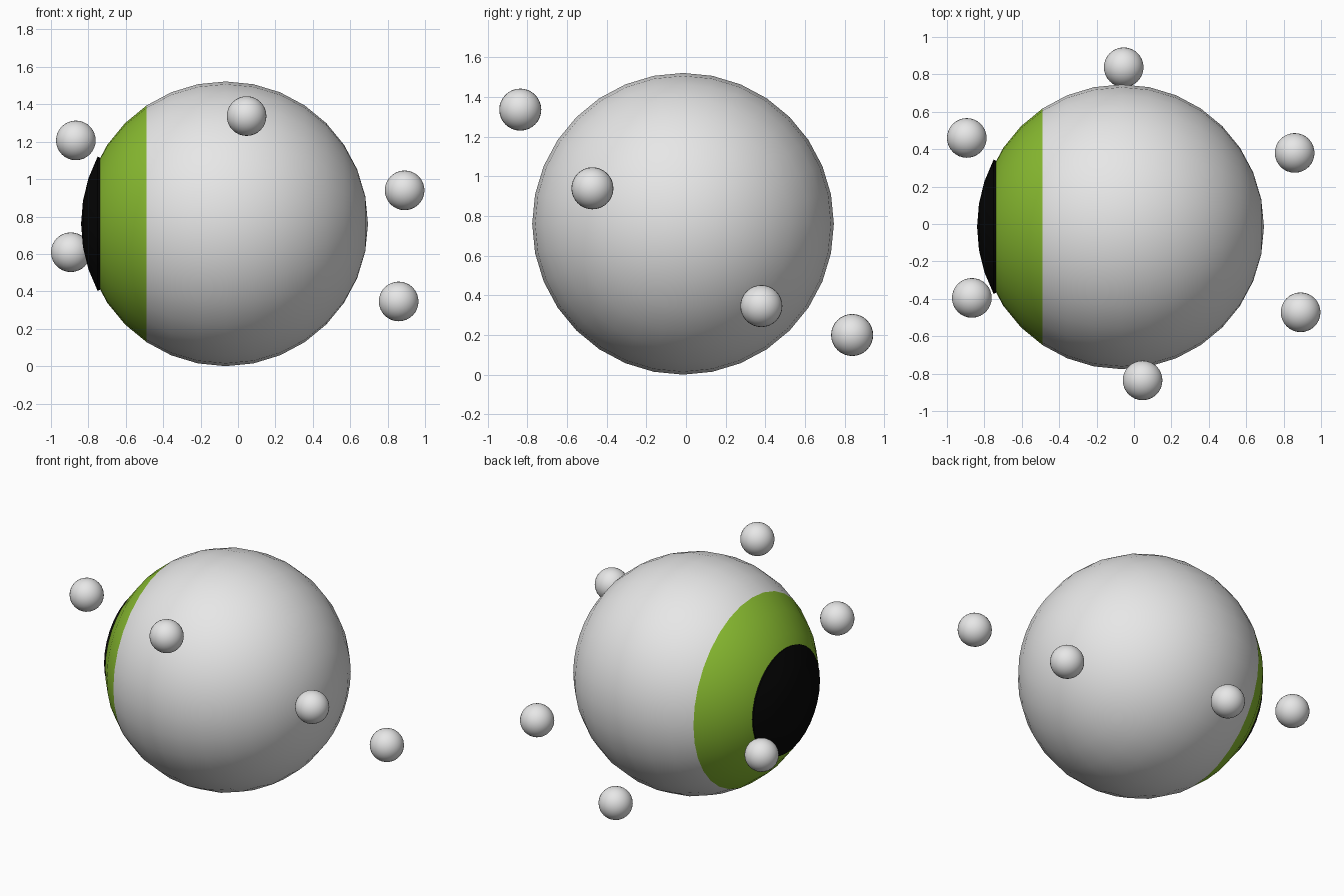
import bpy, bmesh, math
from mathutils import Matrix, Vector

if "Cube" in bpy.data.objects:
    bpy.data.objects.remove(bpy.data.objects["Cube"])


def material(name, rgb):
    m = bpy.data.materials.new(name)
    m.diffuse_color = (*rgb, 1)
    m.use_nodes = True
    m.node_tree.nodes["Principled BSDF"].inputs["Base Color"].default_value = m.diffuse_color
    return m


grey = material("grey", (0.8, 0.8, 0.8))
green = material("green", (0.25, 0.50, 0.03))
black = material("black", (0.002, 0.002, 0.002))

CENTRE = Vector((-0.066, -0.015, 0.761))
RADIUS = 0.761


def finish(name, bm, mats, location):
    for f in bm.faces:
        f.smooth = True
    me = bpy.data.meshes.new(name)
    bm.to_mesh(me)
    bm.free()
    for m in mats:
        me.materials.append(m)
    ob = bpy.data.objects.new(name, me)
    ob.location = location
    bpy.context.collection.objects.link(ob)
    return ob


def sphere(radius):
    # poles lie along x
    bm = bmesh.new()
    bmesh.ops.create_uvsphere(bm, u_segments=32, v_segments=16, radius=radius,
                              matrix=Matrix.Rotation(math.pi / 2, 4, 'Y'))
    return bm


# Large ball with a green iris on its -x end
bm = sphere(RADIUS)
edge = -RADIUS * math.cos(math.radians(56.25))
for f in bm.faces:
    f.material_index = 1 if f.calc_center_median().x < edge else 0
finish("eyeball", bm, [grey, green], CENTRE)

# Black pupil: thin raised cap over the iris
bm = bmesh.new()
cap_r, cap_angle = 0.773, math.radians(27.7)
profile = [(-cap_r * math.cos(cap_angle * i / 3), 0, cap_r * math.sin(cap_angle * i / 3))
           for i in range(4)]
profile.append((-0.757 * math.cos(cap_angle), 0, 0.757 * math.sin(cap_angle)))
verts = [bm.verts.new(p) for p in profile]
edges = [bm.edges.new(pair) for pair in zip(verts, verts[1:])]
bmesh.ops.spin(bm, geom=verts + edges, cent=(0, 0, 0), axis=(1, 0, 0),
               angle=2 * math.pi, steps=32, use_merge=True)
bmesh.ops.remove_doubles(bm, verts=bm.verts, dist=1e-4)
bmesh.ops.recalc_face_normals(bm, faces=bm.faces)
if sum(f.normal.x for f in bm.faces) > 0:
    bmesh.ops.reverse_faces(bm, faces=bm.faces)
pupil = finish("pupil", bm, [black], CENTRE)
bpy.context.view_layer.objects.active = pupil
pupil.select_set(True)
bpy.ops.object.shade_smooth_by_angle(angle=math.radians(35))

# Six small balls floating around the large one
for i, p in enumerate([(-0.867, -0.395, 1.207), (-0.894, 0.46, 0.609),
                       (0.046, -0.836, 1.337), (-0.055, 0.838, 0.20),
                       (0.891, -0.472, 0.94), (0.859, 0.38, 0.346)]):
    finish(f"small_ball_{i + 1}", sphere(0.106), [grey], p)
